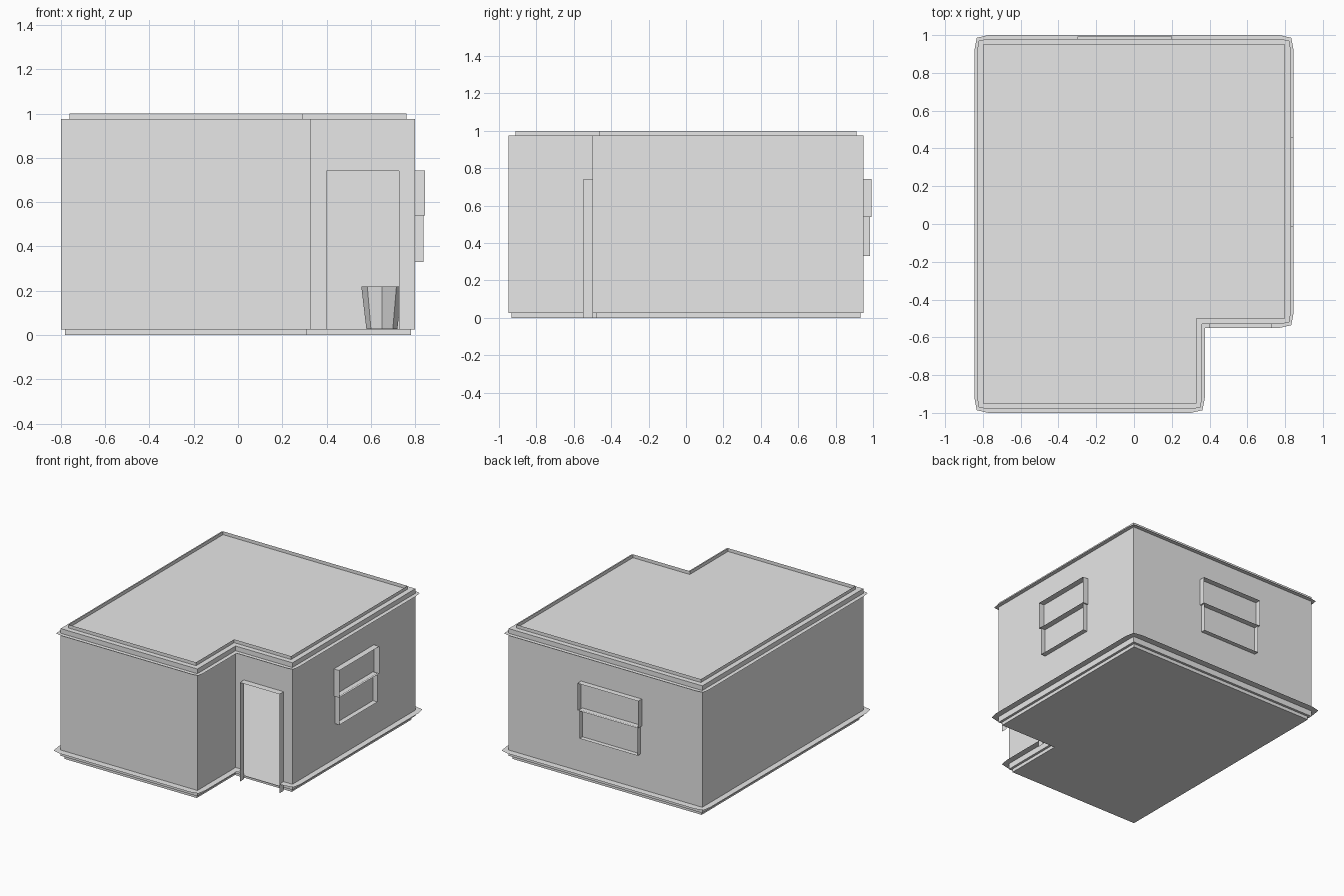
import bpy, math
from mathutils import Vector

if "Cube" in bpy.data.objects:
    bpy.data.objects.remove(bpy.data.objects["Cube"])

grey = bpy.data.materials.new("plain_grey")
grey.diffuse_color = (0.8, 0.8, 0.8, 1)
grey.use_nodes = True
grey.node_tree.nodes["Principled BSDF"].inputs["Base Color"].default_value = grey.diffuse_color


def make(name, faces):
    """Object from a list of faces, each a list of points."""
    verts, polys = [], []
    for f in faces:
        polys.append(list(range(len(verts), len(verts) + len(f))))
        verts += [tuple(p) for p in f]
    me = bpy.data.meshes.new(name)
    me.from_pydata(verts, [], polys)
    me.materials.append(grey)
    ob = bpy.data.objects.new(name, me)
    bpy.context.collection.objects.link(ob)
    return ob


# L-shaped plan, counter-clockwise
PLAN = [Vector(p) for p in ((-.8, -.95), (.33, -.95), (.33, -.5),
                            (.8, -.5), (.8, .95), (-.8, .95))]
DOOR = (.4, .727, .74)   # left, right, top


def normal(a, b):
    d = (b - a).normalized()
    return Vector((d.y, -d.x))


def offset(loop, d):
    n = len(loop)
    return [p + d * (normal(loop[i - 1], p) + normal(p, loop[(i + 1) % n]))
            for i, p in enumerate(loop)]


def at(p, z):
    return (p.x, p.y, z)


def cap(loop, z, up=True):
    pts = [at(p, z) for p in loop]
    return pts if up else pts[::-1]


def edges(loop):
    return list(zip(loop, loop[1:] + loop[:1]))


def ring(loop, z0, z1):
    return [[at(a, z0), at(b, z0), at(b, z1), at(a, z1)] for a, b in edges(loop)]


def flange(path, z, dx, dy, closed):
    """Thin ledge along a path, pulled in a little at the corners."""
    n, faces = len(path), []

    def push(v, k=1.0):
        return Vector((v.x * dx * k, v.y * dy * k))

    def corner(i):
        p = path[i]
        if not closed and i in (0, n - 1):
            j = (0, 1) if i == 0 else (n - 2, n - 1)
            return p + push(normal(path[j[0]], path[j[1]]))
        return p + push(normal(path[i - 1], p) + normal(p, path[(i + 1) % n]), .72)

    for i in range(n if closed else n - 1):
        j = (i + 1) % n
        a, b = path[i], path[j]
        out, d = push(normal(a, b)), (b - a).normalized() * .03
        faces.append([at(q, z) for q in
                      (a, corner(i), a + d + out, b - d + out, corner(j), b)])
    return faces


# Walls, with a door opening in the recessed front
l, r, t = DOOR
Z0, Z1 = .025, .975
walls = [f for i, f in enumerate(ring(PLAN, Z0, Z1)) if i != 2]
for x0, x1, z0, z1 in ((.33, l, Z0, Z1), (r, .8, Z0, Z1), (l, r, t, Z1)):
    walls.append([(x0, -.5, z0), (x1, -.5, z0), (x1, -.5, z1), (x0, -.5, z1)])
make("walls", walls)

# Roof slab and low parapet
make("roof", [cap(PLAN, Z1)])
make("parapet", ring(offset(PLAN, -.038), Z1, 1.0))

# Foundation and floor
base = offset(PLAN, -.018)
make("foundation", ring(base, 0, Z0) + [cap(base, 0, False)])
make("floor", [cap(PLAN, Z0)])

# Ledges round the top and the foot of the walls
make("cornice", flange(PLAN, .94, .03, .03, True))
foot = [Vector((r, -.5))] + PLAN[3:] + PLAN[:3] + [Vector((l, -.5))]
make("foot_ledge", flange(foot, .068, .045, .05, False))

# Door surround: a thin open sleeve
y0, y1 = -.55, -.5
make("door_surround", [
    [(l, y0, 0), (l, y0, t), (l, y1, t), (l, y1, 0)],
    [(r, y0, 0), (r, y1, 0), (r, y1, t), (r, y0, t)],
    [(l, y0, t), (r, y0, t), (r, y1, t), (l, y1, t)]])


def sleeve(org, u, n, u0, u1, z0, z1, depth):
    """Four thin sides standing out from a wall."""
    def p(s, z, d):
        q = org + u * s + n * d
        return (q.x, q.y, z)
    c = [(u0, z0), (u1, z0), (u1, z1), (u0, z1)]
    return [[p(*a, depth), p(*a, 0), p(*b, 0), p(*b, depth)] for a, b in edges(c)]


# Sash windows: the upper half is slightly wider and deeper
X, Y = Vector((1, 0)), Vector((0, 1))
for name, org, u, n, a, b, d in (
        ("right_window", Vector((.8, 0)), Y, X, 0, .45, .045),
        ("back_window", Vector((.2, .95)), -X, Y, .01, .49, .043)):
    make(name + "_upper_frame", sleeve(org, u, n, a - .012, b + .01, .54, .743, d))
    make(name + "_lower_frame", sleeve(org, u, n, a, b, .33, .545, d - .008))

# Planter inside, eight-sided and open at the top
def circle(rad, z):
    return [(.65 + rad * math.sin(k * math.pi / 4),
             .75 - rad * math.cos(k * math.pi / 4), z) for k in range(8)]


lo, hi = circle(.07, Z0 + .002), circle(.093, .22)
make("planter", [[lo[k], lo[(k + 1) % 8], hi[(k + 1) % 8], hi[k]] for k in range(8)]
     + [circle(.088, .19)])
